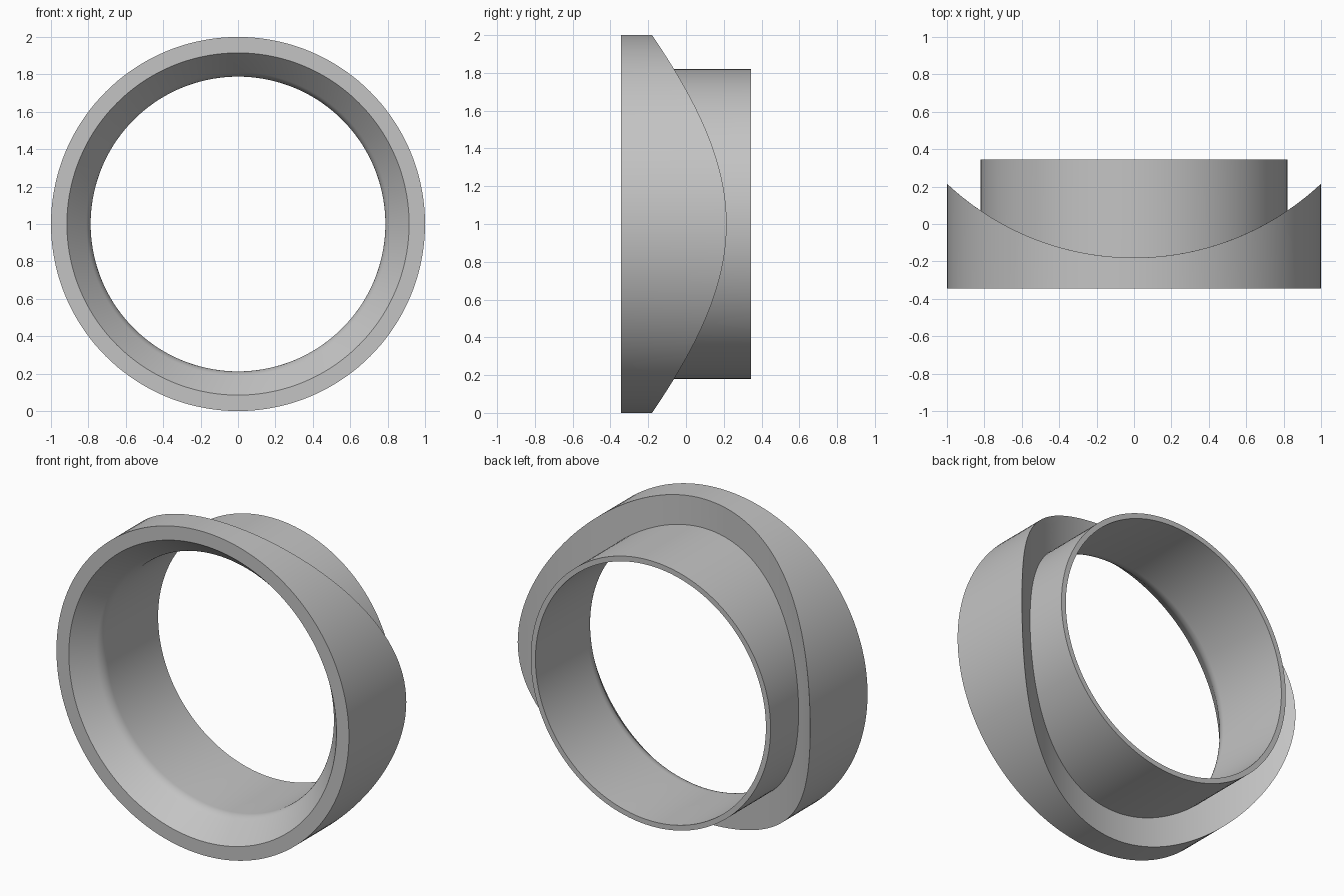
import bpy
import bmesh
from math import sin, cos, tan, pi, radians, sqrt

cube = bpy.data.objects.get("Cube")
if cube:
    bpy.data.objects.remove(cube, do_unlink=True)

SEGMENTS = 144
FRONT, BACK = -0.345, 0.345
COLLAR_R, MOUTH_R = 1.0, 0.915
TUBE_OUT, TUBE_IN = 0.82, 0.788
SADDLE_R, SADDLE_LOW = 1.463, -0.18
FLARE, FILLET_R = radians(40), 0.1


def saddle(x):
    """Depth of the collar's back, cut by an upright cylinder."""
    return SADDLE_LOW + SADDLE_R - sqrt(SADDLE_R ** 2 - x * x)


# Cross-section as (radius, depth); None means the depth follows the saddle
profile = [(COLLAR_R, FRONT)]
steps = 5
for i in range(steps + 1):
    profile.append((COLLAR_R + (TUBE_OUT - COLLAR_R) * i / steps, None))
profile += [(TUBE_OUT, BACK), (TUBE_IN, BACK)]

# Straight bore, rounded into a flared mouth
cone_end = TUBE_IN + FILLET_R * (1 - cos(FLARE))
fillet_end = FRONT + (MOUTH_R - cone_end) / tan(FLARE) + FILLET_R * sin(FLARE)
arc = 8
for i in range(arc + 1):
    a = FLARE * i / arc
    profile.append((TUBE_IN + FILLET_R * (1 - cos(a)),
                    fillet_end - FILLET_R * sin(a)))
profile.append((MOUTH_R, FRONT))

# Sweep the closed cross-section around the y axis
bm = bmesh.new()
rings = []
for s in range(SEGMENTS):
    t = 2 * pi * s / SEGMENTS
    ring = []
    for r, y in profile:
        x = r * cos(t)
        ring.append(bm.verts.new((x, saddle(x) if y is None else y,
                                  1 + r * sin(t))))
    rings.append(ring)
count = len(profile)
for s in range(SEGMENTS):
    a, b = rings[s], rings[(s + 1) % SEGMENTS]
    for i in range(count):
        j = (i + 1) % count
        bm.faces.new((a[i], a[j], b[j], b[i]))
bmesh.ops.recalc_face_normals(bm, faces=bm.faces)

mesh = bpy.data.meshes.new("saddle_collar")
bm.to_mesh(mesh)
bm.free()
collar = bpy.data.objects.new("saddle_collar", mesh)
bpy.context.collection.objects.link(collar)

# Plain grey finish
grey = bpy.data.materials.new("light_grey")
grey.use_nodes = True
colour = (0.55, 0.55, 0.55, 1)
grey.diffuse_color = colour
grey.node_tree.nodes["Principled BSDF"].inputs["Base Color"].default_value = colour
mesh.materials.append(grey)

bpy.ops.object.select_all(action="DESELECT")
collar.select_set(True)
bpy.context.view_layer.objects.active = collar
bpy.ops.object.shade_smooth_by_angle(angle=radians(30))
